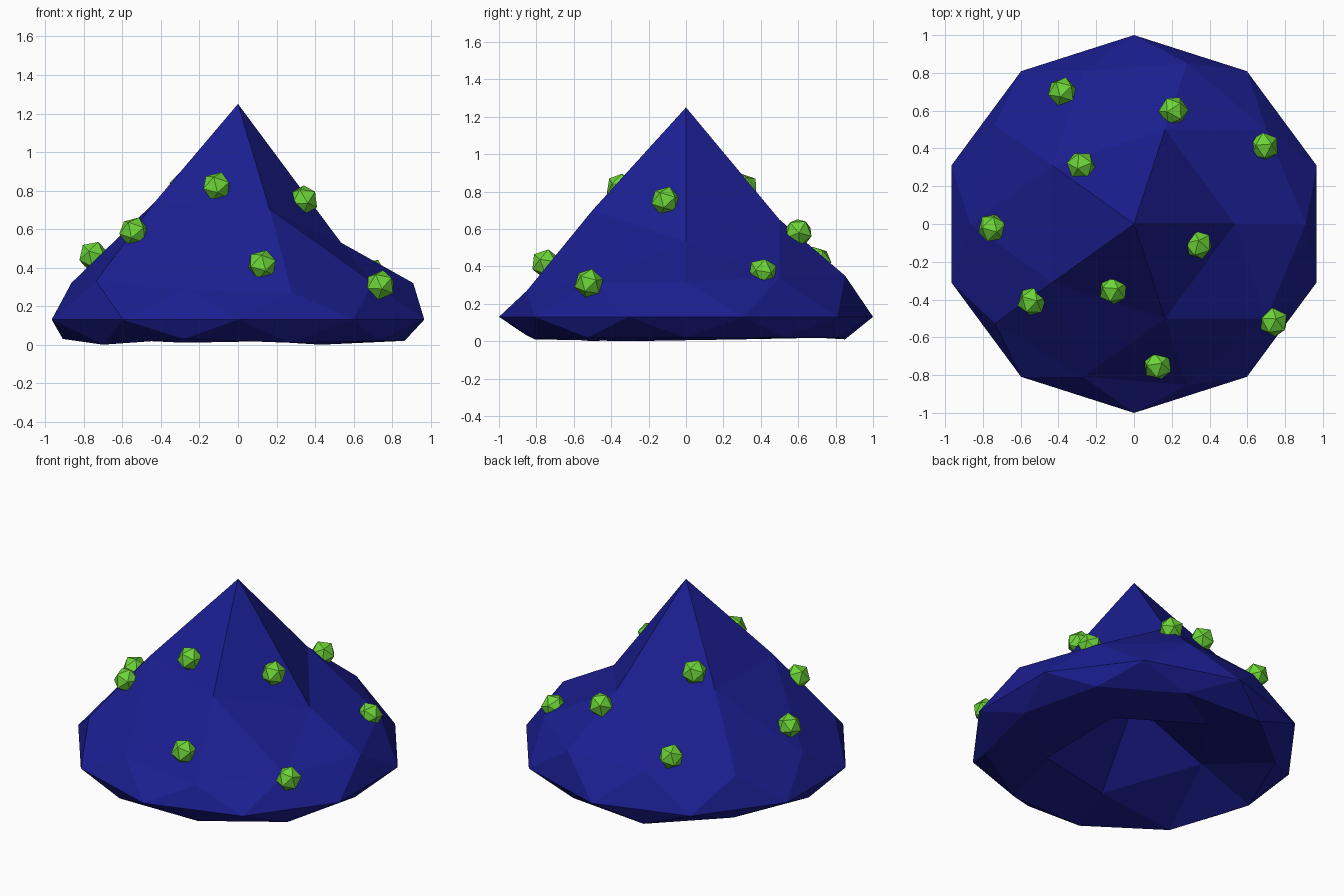
import bpy, bmesh, math
from mathutils import Vector, Matrix
from mathutils.bvhtree import BVHTree

if "Cube" in bpy.data.objects:
    bpy.data.objects.remove(bpy.data.objects["Cube"])


def material(name, colour):
    m = bpy.data.materials.new(name)
    m.diffuse_color = (*colour, 1)
    m.use_nodes = True
    m.node_tree.nodes["Principled BSDF"].inputs["Base Color"].default_value = m.diffuse_color
    return m


def add_object(name, bm, mat):
    me = bpy.data.meshes.new(name)
    bm.to_mesh(me)
    me.materials.append(mat)
    ob = bpy.data.objects.new(name, me)
    bpy.context.collection.objects.link(ob)
    return ob


blue = material("cap_blue", (0.011, 0.013, 0.28))
green = material("spot_green", (0.15, 0.66, 0.04))

# Heights for each ring of the cap, keyed by angle in degrees
SHOULDER = {0: .53, 72: .65, 144: .74, 216: .74, 288: .70}
SKIRT = {0: .32, 36: .34, 72: .35, 108: .35, 144: .33,
         180: .32, 216: .33, 252: .29, 288: .27, 324: .32}
RIM = {0: .02, 36: .02, 72: .02, 108: .01, 144: .03,
       180: .03, 216: .0, 252: .03, 288: .01, 324: .02}
HOLLOW = {36: .01, 108: .10, 180: .18, 252: .06, 324: .0}

# Cap: icosphere pulled to a point above and hollowed below
cap = bmesh.new()
bmesh.ops.create_icosphere(cap, subdivisions=2, radius=1)
for v in cap.verts:
    x, y, z = v.co
    a = round(math.degrees(math.atan2(y, x))) % 360
    if z > .95:
        z = 1.25
    elif z > .7:
        z = SHOULDER[a]
    elif z > .2:
        z = SKIRT[a]
    elif z > -.2:
        z = .13
    elif z > -.7:
        z = RIM[a]
    elif z > -.95:
        z = HOLLOW[a]
    else:
        z = .41
    v.co = (x * 1.017, y, z)
cap.normal_update()
add_object("cap", cap, blue)
tree = BVHTree.FromBMesh(cap)

# Spots: small icosahedra seated on the cap surface
SPOTS = [(-.38, .70, .43), (.21, .60, .58), (.69, .41, .37), (-.28, .31, .82),
         (-.75, -.02, .46), (-.54, -.41, .585), (-.11, -.35, .82),
         (.34, -.11, .75), (.125, -.75, .415), (.74, -.52, .31)]
for i, p in enumerate(SPOTS):
    hit, normal, _, _ = tree.find_nearest(Vector(p))
    bm = bmesh.new()
    bmesh.ops.create_icosphere(
        bm, subdivisions=1, radius=.08,
        matrix=Matrix.Translation(p) @ normal.to_track_quat('Z', 'Y').to_matrix().to_4x4())
    add_object(f"spot_{i + 1}", bm, green)
    bm.free()
cap.free()
